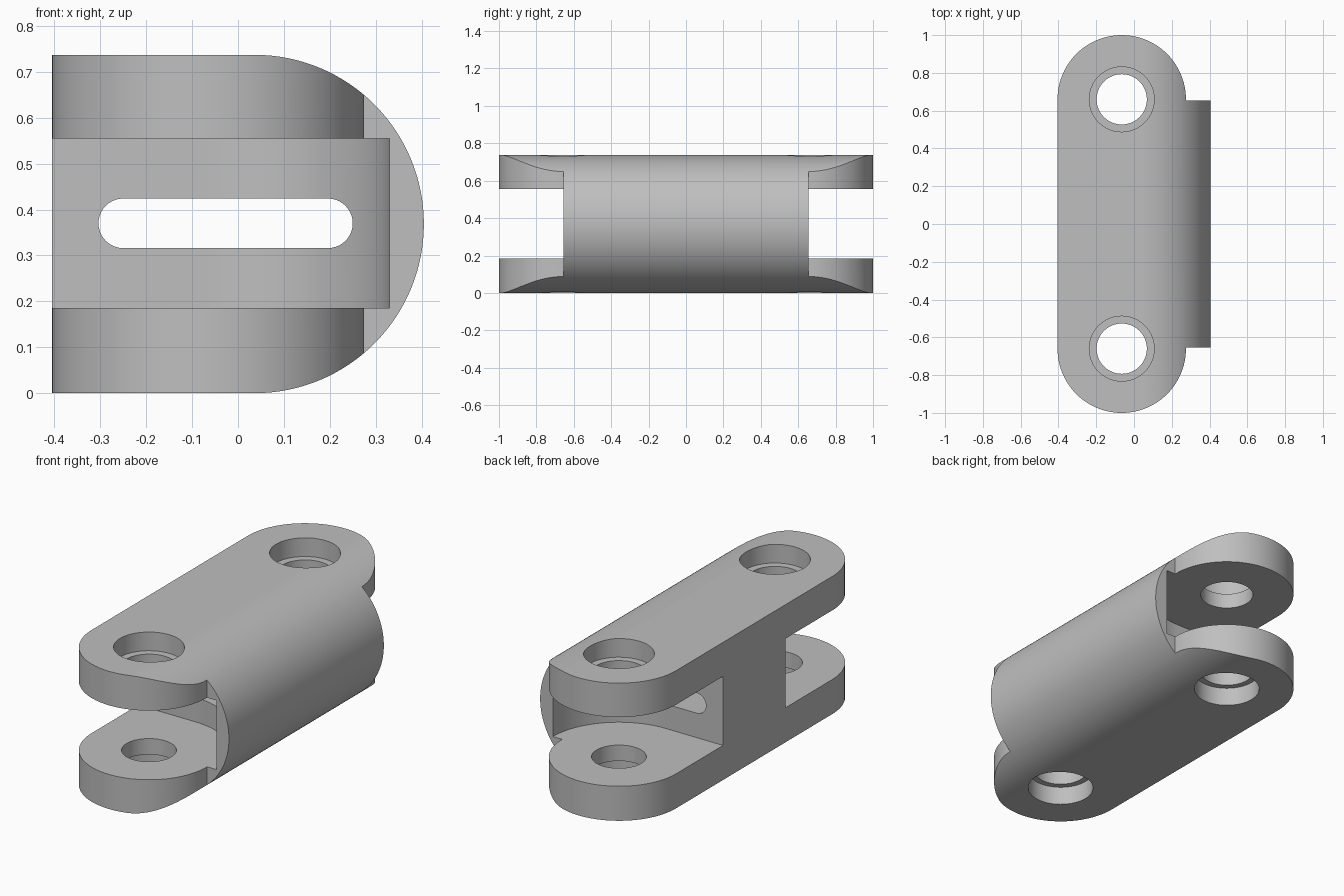
import bpy, bmesh
from math import sin, cos, radians
from mathutils import Vector

cube = bpy.data.objects.get("Cube")
if cube:
    bpy.data.objects.remove(cube, do_unlink=True)

H = 0.737            # full height
MID = H / 2
PIN_X, PIN_Y = -0.065, 0.66
END_R = 0.34         # rounded plate ends
SLOT_R = 0.395       # clearance around each pin


def arc(cx, cy, r, a0, a1, n=32):
    """Points along an arc, angles in degrees."""
    steps = [radians(a0 + (a1 - a0) * i / n) for i in range(n + 1)]
    return [(cx + r * cos(a), cy + r * sin(a)) for a in steps]


def prism(name, outline, lo, hi, axis="Z"):
    """Extrude an outline along Z (outline in x, y) or Y (outline in x, z)."""
    def place(u, v, w):
        return Vector((u, v, w)) if axis == "Z" else Vector((u, w, v))
    bm = bmesh.new()
    face = bm.faces.new([bm.verts.new(place(u, v, lo)) for u, v in outline])
    grown = bmesh.ops.extrude_face_region(bm, geom=[face])
    verts = [g for g in grown["geom"] if isinstance(g, bmesh.types.BMVert)]
    bmesh.ops.translate(bm, vec=place(0, 0, hi - lo), verts=verts)
    bmesh.ops.recalc_face_normals(bm, faces=bm.faces)
    mesh = bpy.data.meshes.new(name)
    bm.to_mesh(mesh)
    bm.free()
    obj = bpy.data.objects.new(name, mesh)
    bpy.context.collection.objects.link(obj)
    return obj


def cut(target, tool, operation="DIFFERENCE"):
    """Apply a boolean and discard its tool."""
    tool.hide_render = True
    bpy.context.view_layer.objects.active = target
    mod = target.modifiers.new(tool.name, "BOOLEAN")
    mod.operation = operation
    mod.solver = "EXACT"
    mod.object = tool
    bpy.ops.object.modifier_apply(modifier=mod.name)
    bpy.data.objects.remove(tool, do_unlink=True)


# Side profile: flat back, half-round nose
profile = [(-0.5, 0)] + arc(0.405 - MID, MID, MID, -90, 90, 64) + [(-0.5, H)]
link = prism("hinge_link", profile, -1.1, 1.1, "Y")

# Plan outline: rounded plate ends and the wider nose between them
side_x = PIN_X + END_R
plan = (arc(PIN_X, -PIN_Y, END_R, -180, 0, 48)
        + [(side_x, -0.655), (0.5, -0.655), (0.5, 0.655), (side_x, 0.655)]
        + arc(PIN_X, PIN_Y, END_R, 0, 180, 48))
cut(link, prism("plan_tool", plan, -0.1, H + 0.1), "INTERSECT")

# Fork openings with a concave inner wall, and the stepped pin holes
for s in (-1, 1):
    opening = arc(PIN_X, s * PIN_Y, SLOT_R, 0, -90 * s)
    opening += [(-0.6, s * (PIN_Y - SLOT_R)), (-0.6, s * 1.2),
                (PIN_X + SLOT_R, s * 1.2)]
    cut(link, prism("fork_tool", opening, 0.185, 0.555))
    for r, lo, hi in ((0.133, -0.1, H + 0.1),
                      (0.172, H - 0.1, H + 0.1),
                      (0.165, -0.1, 0.1)):
        ring = arc(PIN_X, s * PIN_Y, r, 0, 360, 64)[:-1]
        cut(link, prism("pin_tool", ring, lo, hi))

# Long rounded window through the central web
window = arc(-0.25, 0.37, 0.054, 90, 270, 20) + arc(0.196, 0.37, 0.054, -90, 90, 20)
cut(link, prism("window_tool", window, -1.2, 1.2, "Y"))

# Single grey material
grey = bpy.data.materials.new("plain_grey")
grey.use_nodes = True
colour = (0.52, 0.52, 0.52, 1)
grey.diffuse_color = colour
grey.node_tree.nodes["Principled BSDF"].inputs["Base Color"].default_value = colour
link.data.materials.clear()
link.data.materials.append(grey)
for poly in link.data.polygons:
    poly.material_index = 0

bpy.ops.object.select_all(action="DESELECT")
link.select_set(True)
bpy.context.view_layer.objects.active = link
bpy.ops.object.shade_smooth_by_angle(angle=radians(30))
